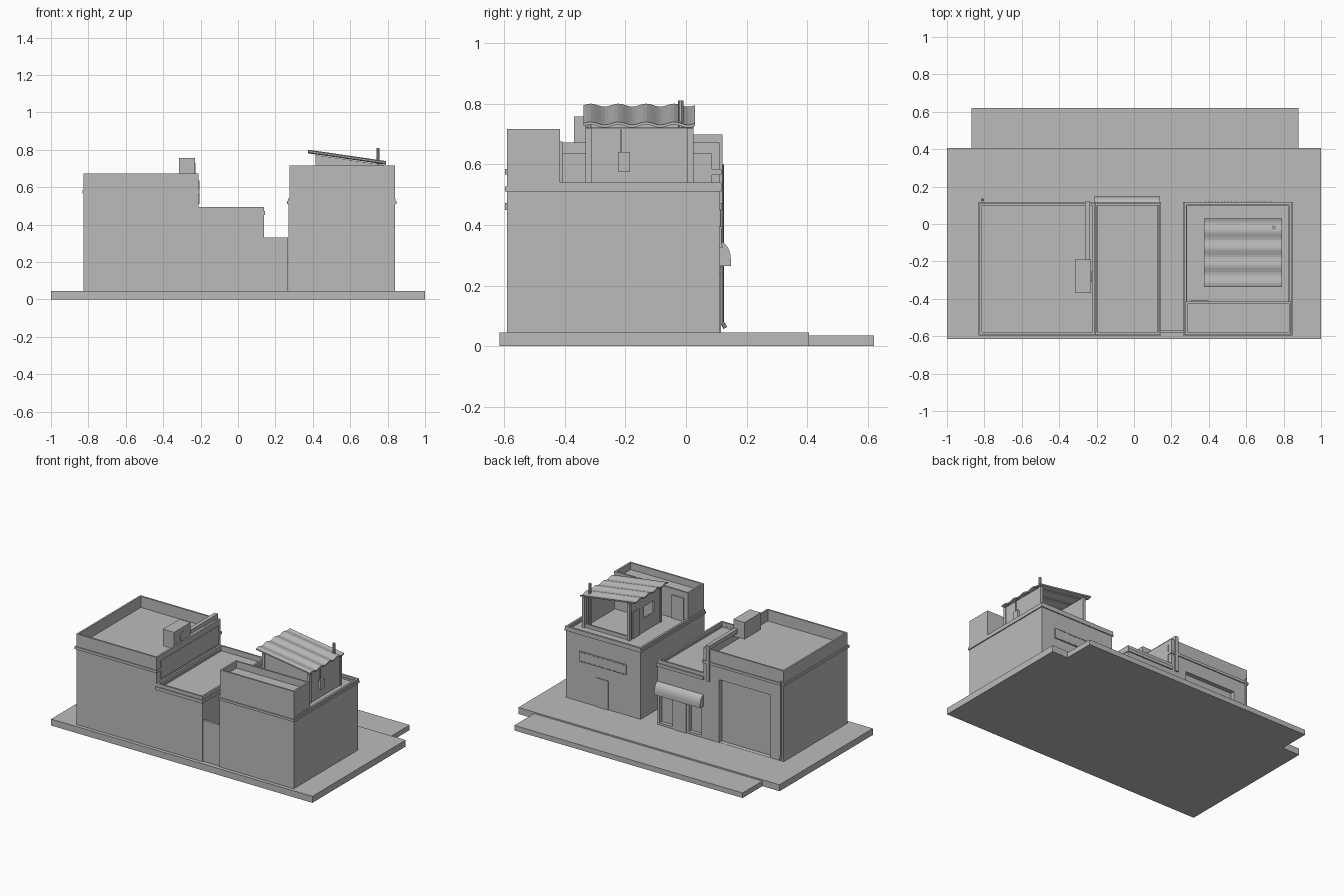
import bpy, bmesh, math
from mathutils import Vector

if "Cube" in bpy.data.objects:
    bpy.data.objects.remove(bpy.data.objects["Cube"])

grey = bpy.data.materials.new("plain grey")
grey.diffuse_color = (0.5, 0.5, 0.5, 1)
grey.use_nodes = True
grey.node_tree.nodes["Principled BSDF"].inputs["Base Color"].default_value = grey.diffuse_color


def finish(name, bm):
    bmesh.ops.recalc_face_normals(bm, faces=bm.faces)
    me = bpy.data.meshes.new(name)
    bm.to_mesh(me)
    bm.free()
    me.materials.append(grey)
    ob = bpy.data.objects.new(name, me)
    bpy.context.scene.collection.objects.link(ob)
    return ob


def add_box(bm, x0, x1, y0, y1, z0, z1):
    vs = bmesh.ops.create_cube(bm, size=1)["verts"]
    for v in vs:
        v.co = ((x0 + x1) / 2 + v.co.x * (x1 - x0), (y0 + y1) / 2 + v.co.y * (y1 - y0),
                (z0 + z1) / 2 + v.co.z * (z1 - z0))


def boxes(name, *dims, bevel=0):
    bm = bmesh.new()
    for d in dims:
        add_box(bm, *d)
    ob = finish(name, bm)
    if bevel:
        m = ob.modifiers.new("bevel", "BEVEL")
        m.width, m.segments = bevel, 2
    return ob


def ring(name, x0, x1, y0, y1, z0, z1, t):
    """Rectangular frame seen from above: parapet or cornice."""
    bm = bmesh.new()
    loops = []
    for d, z in ((0, z0), (0, z1), (t, z1), (t, z0)):
        loops.append([bm.verts.new(p) for p in ((x0 + d, y0 + d, z), (x1 - d, y0 + d, z),
                                                (x1 - d, y1 - d, z), (x0 + d, y1 - d, z))])
    for k in range(4):
        a, b = loops[k], loops[(k + 1) % 4]
        for i in range(4):
            j = (i + 1) % 4
            bm.faces.new((a[i], a[j], b[j], b[i]))
    return finish(name, bm)


def cut(ob, *dims):
    c = boxes("cutter", *dims)
    c.hide_render = True
    c.hide_viewport = True
    m = ob.modifiers.new("opening", "BOOLEAN")
    m.object, m.solver = c, "EXACT"


def pipe(name, pts, r, sides=10):
    bm = bmesh.new()
    for p, q in zip(pts, pts[1:]):
        p, q = Vector(p), Vector(q)
        vs = bmesh.ops.create_cone(bm, cap_ends=True, segments=sides, radius1=r, radius2=r,
                                   depth=(q - p).length)["verts"]
        rot = Vector((0, 0, 1)).rotation_difference(q - p)
        for v in vs:
            v.co = rot @ v.co + (p + q) / 2
    return finish(name, bm)


# ground slab and the lower kerb strip
boxes("ground_slab", (-1, 1, -0.615, 0.405, 0, 0.045))
boxes("kerb_strip", (-0.868, 0.88, 0.405, 0.62, 0, 0.035))

# tall left building
a = boxes("left_building", (-0.825, -0.21, -0.59, 0.11, 0.045, 0.595))
cut(a, (-0.72, -0.33, 0.08, 0.2, 0.046, 0.48))
ring("left_parapet", -0.825, -0.21, -0.59, 0.11, 0.59, 0.672, 0.012)
ring("left_cornice", -0.832, -0.205, -0.597, 0.117, 0.567, 0.585, 0.02)
boxes("side_panel", (-0.212, -0.205, -0.55, 0.085, 0.51, 0.635))
pipe("downpipe", [(-0.81, 0.118, 0.6), (-0.81, 0.118, 0.08), (-0.81, 0.13, 0.06)], 0.007)

# rooftop fan unit and duct
boxes("fan_unit", (-0.315, -0.23, -0.37, -0.19, 0.64, 0.757))
pipe("fan_grille", [(-0.231, -0.28, 0.7), (-0.226, -0.28, 0.7)], 0.03, 16)
boxes("fan_duct", (-0.262, -0.236, -0.19, 0.12, 0.67, 0.698),
      (-0.262, -0.236, 0.108, 0.12, 0.45, 0.672))

# low middle shop
b = boxes("middle_building", (-0.21, 0.14, -0.59, 0.11, 0.045, 0.46))
for x0, x1 in ((-0.195, -0.1), (0.025, 0.125)):
    cut(b, (x0, x1, 0.085, 0.2, 0.06, 0.26))
ring("middle_parapet", -0.21, 0.14, -0.59, 0.11, 0.45, 0.495, 0.012)
ring("middle_cornice", -0.214, 0.145, -0.597, 0.118, 0.45, 0.472, 0.02)
boxes("middle_door", (-0.08, 0.004, 0.1, 0.115, 0.045, 0.26))

# rounded awning: quarter-round profile drawn along x
bm = bmesh.new()
prof = [(0.11, 0.265)] + [(0.11 + 0.038 * math.cos(t), 0.285 + 0.06 * math.sin(t))
                          for t in [i * math.pi / 12 for i in range(7)]]
prof.insert(1, (0.148, 0.265))
f = bm.faces.new([bm.verts.new((-0.212, y, z)) for y, z in prof])
g = bmesh.ops.extrude_face_region(bm, geom=[f])["geom"]
bmesh.ops.translate(bm, vec=(0.352, 0, 0), verts=[v for v in g if isinstance(v, bmesh.types.BMVert)])
finish("awning", bm)

# gate in the alley
boxes("alley_gate", (0.14, 0.268, -0.582, -0.566, 0.045, 0.33))

# right building with terrace
boxes("right_building", (0.27, 0.84, -0.59, 0.11, 0.045, 0.515))
ring("right_cornice", 0.263, 0.847, -0.597, 0.117, 0.51, 0.526, 0.02)
ring("terrace_parapet", 0.267, 0.843, -0.59, 0.117, 0.51, 0.54, 0.014)
boxes("street_door", (0.515, 0.606, 0.108, 0.115, 0.045, 0.245))
boxes("shop_sign", (0.377, 0.736, 0.108, 0.117, 0.325, 0.395))
dots = [(0.383 + i * 0.0174, 0.117, z) for i in range(21) for z in (0.329, 0.391)]
boxes("sign_studs", *[(x - 0.003, x + 0.003, 0.115, 0.12, z - 0.003, z + 0.003) for x, y, z in dots])

# stair block at the front edge of the roof
boxes("stair_block", (0.275, 0.84, -0.59, -0.415, 0.51, 0.67))
ring("stair_block_parapet", 0.275, 0.84, -0.59, -0.415, 0.665, 0.717, 0.012)
boxes("terrace_door", (0.305, 0.397, -0.416, -0.408, 0.515, 0.675))


# rooftop shed
def roof_z(x):
    return 0.786 - (x - 0.375) * 0.145


def shed_box(bm, x0, x1, y0, y1, z0=0.515):
    add_box(bm, x0, x1, y0, y1, z0, z0 + 0.2)
    bm.verts.ensure_lookup_table()
    for v in bm.verts[-8:]:
        if v.co.z > z0 + 0.1:
            v.co.z = roof_z(v.co.x) - 0.008


bm = bmesh.new()
shed_box(bm, 0.765, 0.775, -0.315, 0.015)
shed_box(bm, 0.42, 0.775, -0.325, -0.315)
finish("shed_walls", bm)
bm = bmesh.new()
shed_box(bm, 0.42, 0.43, -0.315, 0.015)
w = finish("shed_window_wall", bm)
cut(w, (0.4, 0.45, -0.25, -0.14, 0.61, 0.69))
boxes("shed_door", (0.414, 0.422, -0.085, -0.01, 0.515, 0.7))
bm = bmesh.new()
for x in (0.415, 0.76):
    for y in (-0.332, 0.005):
        shed_box(bm, x, x + 0.02, y, y + 0.02)
finish("shed_posts", bm)
boxes("shed_rail", (0.42, 0.775, 0.005, 0.017, 0.515, 0.54))
boxes("meter_box", (0.775, 0.79, -0.225, -0.185, 0.575, 0.64),
      (0.776, 0.782, -0.217, -0.211, 0.64, 0.715))

# corrugated sloping roof
bm = bmesh.new()
n = 32
rows = []
for i in range(n + 1):
    y = -0.338 + 0.368 * i / n
    w = 0.005 * math.sin(2 * math.pi * 4 * i / n)
    rows.append([bm.verts.new((x, y, roof_z(x) + w + d))
                 for x, d in ((0.375, 0), (0.79, 0), (0.79, 0.009), (0.375, 0.009))])
for p, q in zip(rows, rows[1:]):
    for k in range(4):
        bm.faces.new((p[k], p[(k + 1) % 4], q[(k + 1) % 4], q[k]))
bm.faces.new(rows[0])
bm.faces.new(rows[-1])
finish("shed_roof", bm)
pipe("chimney_pipe", [(0.748, -0.018, 0.52), (0.748, -0.018, 0.81)], 0.009)
